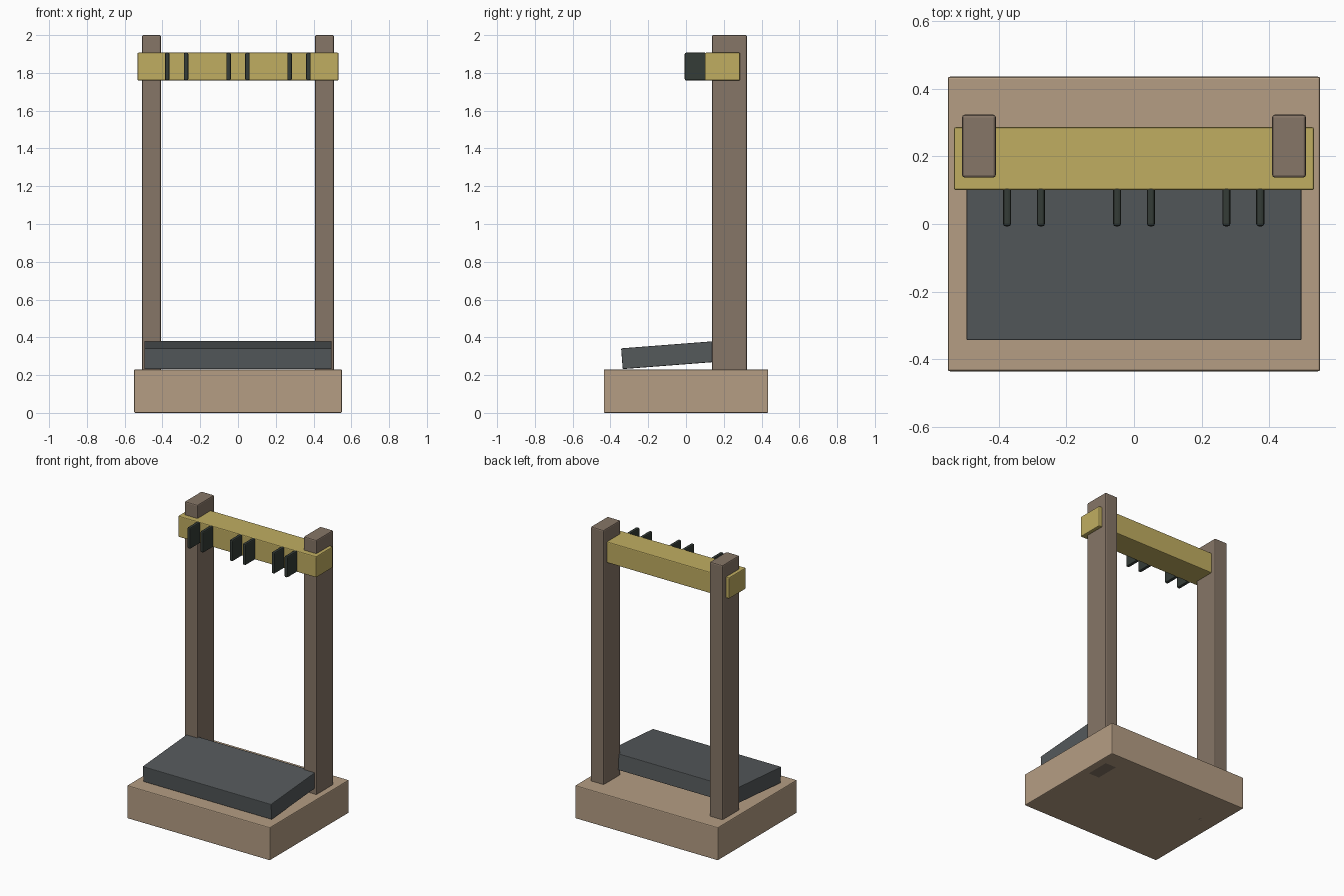
import bpy, math

if "Cube" in bpy.data.objects:
    bpy.data.objects.remove(bpy.data.objects["Cube"])


def material(name, rgb):
    m = bpy.data.materials.new(name)
    m.diffuse_color = (*rgb, 1)
    m.use_nodes = True
    m.node_tree.nodes["Principled BSDF"].inputs["Base Color"].default_value = m.diffuse_color
    return m


tan = material("tan_wood", (0.46, 0.34, 0.23))
brown = material("brown_wood", (0.24, 0.18, 0.135))
yellow = material("yellow_wood", (0.53, 0.42, 0.12))
slate = material("slate", (0.09, 0.1, 0.105))
dark = material("dark_metal", (0.035, 0.045, 0.038))


def box(name, lo, hi, mat, bevel=0.006, segments=2, tilt=0):
    """Bevelled box between two corners, optionally tilted about x."""
    center = [(a + b) / 2 for a, b in zip(lo, hi)]
    bpy.ops.mesh.primitive_cube_add(size=1, location=center)
    ob = bpy.context.object
    ob.name = name
    ob.scale = [b - a for a, b in zip(lo, hi)]
    bpy.ops.object.transform_apply(location=False, rotation=False, scale=True)
    ob.rotation_euler.x = tilt
    ob.data.materials.append(mat)
    mod = ob.modifiers.new("bevel", 'BEVEL')
    mod.width = bevel
    mod.segments = segments
    return ob


# Base block
box("base", (-0.55, -0.435, 0), (0.55, 0.435, 0.23), tan)

# Tilted platform
box("platform", (-0.495, -0.34, 0.251), (0.495, 0.16, 0.361), slate,
    bevel=0.004, tilt=math.radians(4.4))

# Posts running through the base
for side, x in (("left", -0.458), ("right", 0.458)):
    box(side + "_post", (x - 0.05, 0.137, 0), (x + 0.05, 0.323, 2.0), brown, bevel=0.008)

# Crossbeam
box("crossbeam", (-0.532, 0.1, 1.76), (0.532, 0.286, 1.907), yellow)

# Three pairs of holder plates
for i, x in enumerate((-0.325, -0.0, 0.323)):
    for j, dx in enumerate((-0.05, 0.05)):
        c = x + dx
        box(f"holder_plate_{i}_{j}", (c - 0.012, -0.007, 1.76), (c + 0.012, 0.108, 1.907),
            dark, bevel=0.008)
